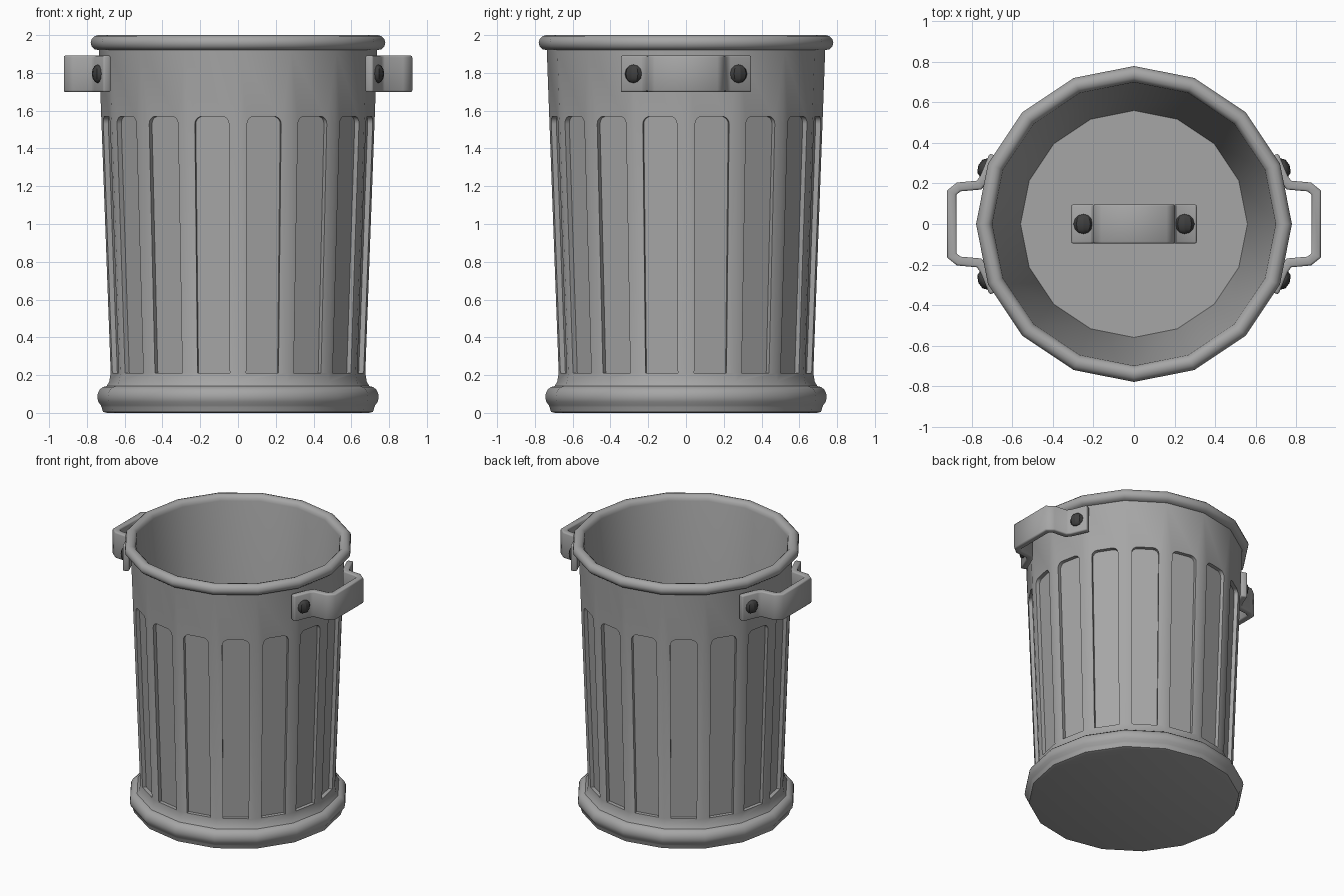
import bpy, bmesh
from math import pi, sin, cos, atan2
from mathutils import Vector, Matrix

if "Cube" in bpy.data.objects:
    bpy.data.objects.remove(bpy.data.objects["Cube"])

SIDES = 16
STEP = 2 * pi / SIDES


def material(name, value):
    mat = bpy.data.materials.new(name)
    mat.diffuse_color = (value, value, value, 1)
    mat.use_nodes = True
    mat.node_tree.nodes["Principled BSDF"].inputs["Base Color"].default_value = mat.diffuse_color
    return mat


metal = material("grey_metal", 0.38)
dark = material("dark_bolt", 0.05)


def add_object(name, bm, mat=metal):
    bmesh.ops.recalc_face_normals(bm, faces=bm.faces)
    me = bpy.data.meshes.new(name)
    bm.to_mesh(me)
    bm.free()
    me.materials.append(mat)
    ob = bpy.data.objects.new(name, me)
    bpy.context.collection.objects.link(ob)
    return ob


def activate(ob):
    bpy.ops.object.select_all(action='DESELECT')
    ob.select_set(True)
    bpy.context.view_layer.objects.active = ob


def smooth(ob, angle=0.55):
    activate(ob)
    bpy.ops.object.shade_smooth_by_angle(angle=angle)


def lathe(name, profile):
    """Closed 16-sided solid; the end rings are capped."""
    bm = bmesh.new()
    rings = [[bm.verts.new((r * cos(i * STEP), r * sin(i * STEP), z)) for i in range(SIDES)]
             for r, z in profile]
    for a, b in zip(rings, rings[1:]):
        for i in range(SIDES):
            j = (i + 1) % SIDES
            bm.faces.new((a[i], a[j], b[j], b[i]))
    bm.faces.new(rings[0])
    bm.faces.new(rings[-1])
    return add_object(name, bm)


def arc(r, z, radius_r, radius_z, start, end, steps):
    ts = [start + (end - start) * k / steps for k in range(steps + 1)]
    return [(r + radius_r * cos(t), z + radius_z * sin(t)) for t in ts]


# Can: bottom plate, base ring, flare, tapered wall, rolled rim, inner wall and floor
profile = [(0.695, 0), (0.715, 0.006), (0.722, 0.03)]
profile += arc(0.695, 0.085, 0.05, 0.057, -0.9, pi / 2, 6)
profile += [(0.682, 0.165), (0.674, 0.21), (0.737, 1.92)]
profile += arc(0.74, 1.96, 0.04, 0.04, -pi / 2, pi, 9)[1:] + [(0.56, 0.2)]
can = lathe("can_body", profile)


# Sixteen round-topped panels pressed into the wall
def apothem(z):
    return cos(STEP / 2) * (0.674 + (z - 0.21) * 0.0368)


R, TOP, BOTTOM, DEPTH = 0.04, 1.57, 0.21, 0.027
right = [(0.087, BOTTOM)] + arc(0.092 - R, TOP - R, R, R, 0, pi / 2, 4)
outline = right + [(-u, z) for u, z in reversed(right)]
bm = bmesh.new()
for k in range(SIDES):
    rot = Matrix.Rotation((k + 0.5) * STEP, 3, 'Z')
    inner, outer = [[bm.verts.new(rot @ Vector((apothem(z) + d, u, z))) for u, z in outline]
                    for d in (-DEPTH, 0.04)]
    n = len(outline)
    bm.faces.new(inner)
    bm.faces.new(outer)
    for i in range(n):
        j = (i + 1) % n
        bm.faces.new((inner[i], inner[j], outer[j], outer[i]))
cutter = add_object("panel_cutter", bm)
cutter.hide_render = True
mod = can.modifiers.new("panels", 'BOOLEAN')
mod.operation = 'DIFFERENCE'
mod.solver = 'EXACT'
mod.object = cutter
activate(can)
bpy.ops.object.modifier_apply(modifier=mod.name)
bpy.data.objects.remove(cutter)
smooth(can, 0.7)


# Handles: bent strap with a dark bolt on each foot
def handle(name, half, bolt_at, matrix):
    """half: (along, outward) points of one half; the other half is mirrored."""
    path = [(-u, v) for u, v in half] + [(u, v) for u, v in reversed(half)]
    bm = bmesh.new()
    rows = [[bm.verts.new((v, u, w)) for w in (-0.097, 0.097)] for u, v in path]
    for a, b in zip(rows, rows[1:]):
        bm.faces.new((a[0], b[0], b[1], a[1]))
    ob = add_object(name, bm)
    ob.matrix_world = matrix
    s = ob.modifiers.new("thickness", 'SOLIDIFY')
    s.thickness, s.offset, s.use_even_offset = 0.045, 0, True
    b = ob.modifiers.new("soft_edges", 'BEVEL')
    b.width, b.segments, b.limit_method, b.angle_limit = 0.01, 2, 'ANGLE', 1.1
    activate(ob)
    for m in ("thickness", "soft_edges"):
        bpy.ops.object.modifier_apply(modifier=m)
    smooth(ob, 1.0)
    # bolts sit square to the sloping feet
    (u0, v0), (u1, v1) = half[:2]
    tilt = atan2(v1 - v0, u0 - u1)
    f = (bolt_at - u1) / (u0 - u1)
    v = v1 + f * (v0 - v1)
    for side, label in ((-1, "_bolt_a"), (1, "_bolt_b")):
        bm = bmesh.new()
        bmesh.ops.create_uvsphere(bm, u_segments=8, v_segments=6, radius=0.049)
        bolt = add_object(name + label, bm, dark)
        centre = Vector((v + 0.022 * cos(tilt), side * (bolt_at + 0.022 * sin(tilt)), 0))
        bolt.matrix_world = (matrix @ Matrix.Translation(centre)
                             @ Matrix.Rotation(side * tilt, 4, 'Z')
                             @ Matrix.Diagonal((0.6, 1, 1, 1)))
        smooth(bolt)


side_half = [(0.34, 0.692), (0.225, 0.74), (0.192, 0.765), (0.183, 0.865), (0.155, 0.9)]
lift = Matrix.Translation((0, 0, 1.795))
handle("right_handle", side_half, 0.27, lift)
handle("left_handle", side_half, 0.27, Matrix.Rotation(pi, 4, 'Z') @ lift)

# Matching handle fixed to the inside floor
floor_half = [(0.31, 0.02), (0.205, 0.02), (0.185, 0.04), (0.178, 0.145), (0.15, 0.18)]
to_floor = Matrix(((0, 1, 0, 0), (0, 0, 1, 0), (1, 0, 0, 0.2), (0, 0, 0, 1)))
handle("floor_handle", floor_half, 0.25, to_floor)
